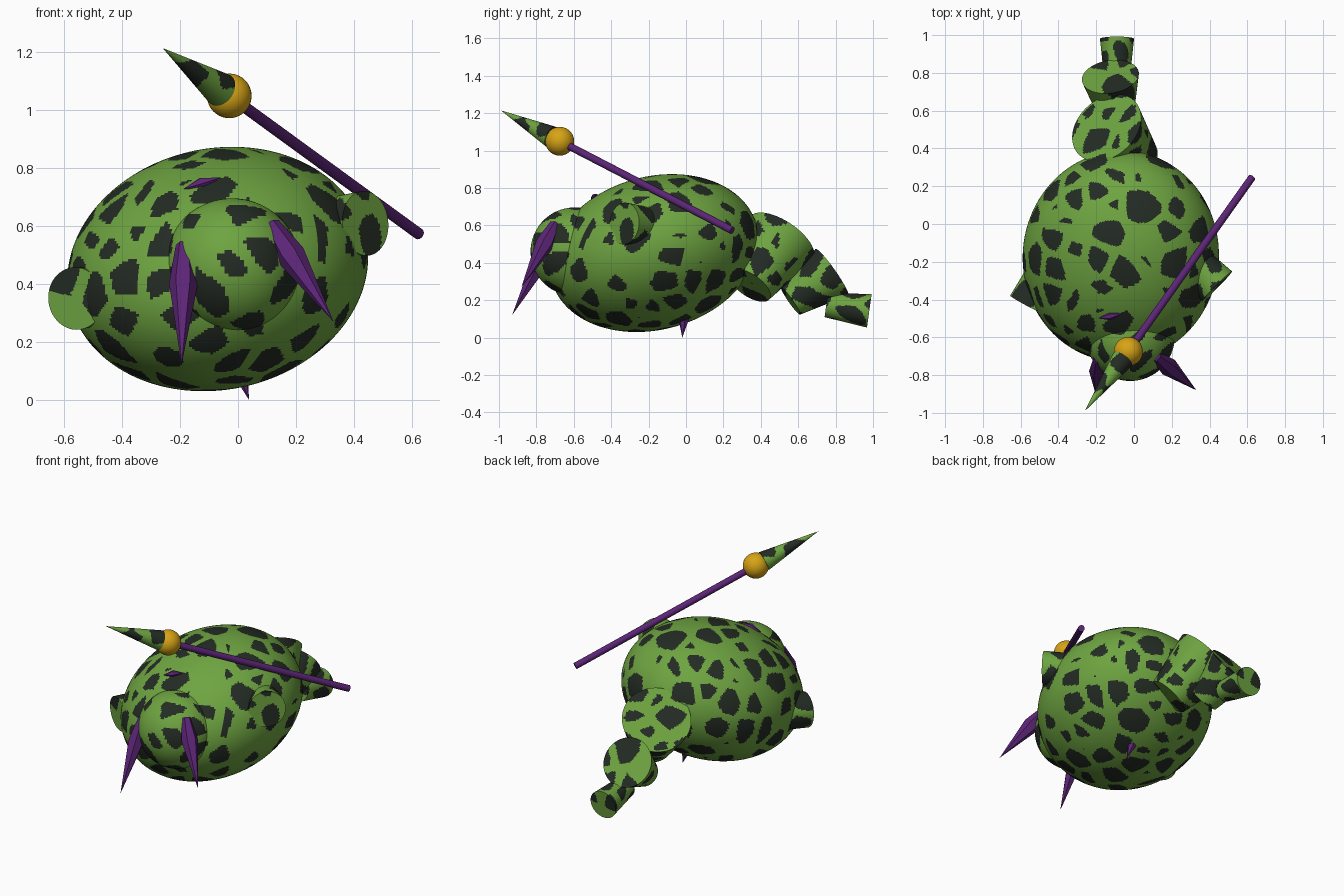
import bpy, bmesh, math
from mathutils import Vector, Matrix, noise

cube = bpy.data.objects.get("Cube")
if cube:
    bpy.data.objects.remove(cube, do_unlink=True)


def material(name, rgb):
    m = bpy.data.materials.new(name)
    m.use_nodes = True
    m.diffuse_color = (*rgb, 1)
    m.node_tree.nodes["Principled BSDF"].inputs["Base Color"].default_value = (*rgb, 1)
    return m


GREEN = material("skin_green", (0.155, 0.37, 0.052))
DARK = material("spot_dark", (0.017, 0.024, 0.017))
PURPLE = material("purple", (0.105, 0.018, 0.18))
GOLD = material("gold", (0.68, 0.37, 0.008))

SPOT_SCALE = 6.3
SPOT_COVER = 0.37


def finish(name, bm, mats):
    """Turn the bmesh into an object; two materials means a spotted skin."""
    bmesh.ops.recalc_face_normals(bm, faces=bm.faces)
    if len(mats) > 1:
        # spots are the inner parts of cells in space
        depth = []
        for f in bm.faces:
            d = noise.voronoi(f.calc_center_median() * SPOT_SCALE)[0]
            depth.append(d[1] - d[0])
        limit = sorted(depth)[int(len(depth) * (1 - SPOT_COVER))]
        for f, d in zip(bm.faces, depth):
            f.material_index = int(d > limit)
    mesh = bpy.data.meshes.new(name)
    bm.to_mesh(mesh)
    bm.free()
    for m in mats:
        mesh.materials.append(m)
    mesh.shade_smooth()
    mesh.set_sharp_from_angle(angle=math.radians(35))
    obj = bpy.data.objects.new(name, mesh)
    bpy.context.collection.objects.link(obj)
    return obj


def ball(name, matrix, mats, segs, rings):
    bm = bmesh.new()
    bmesh.ops.create_uvsphere(bm, u_segments=segs, v_segments=rings, radius=1)
    bm.transform(matrix)
    return finish(name, bm, mats)


def turned(name, start, end, profile, mats, segs=64, step=None):
    """Solid of revolution from start to end; profile is (fraction, radius)."""
    start, end = Vector(start), Vector(end)
    axis = end - start
    length = axis.length
    points = [Vector((r, t * length)) for t, r in profile]
    points = [Vector((0, points[0].y))] + points + [Vector((0, points[-1].y))]
    # finer rings where the part carries spots
    path = [points[0]]
    for a, b in zip(points, points[1:]):
        n = max(1, round((b - a).length / step)) if step else 1
        path += [a.lerp(b, i / n) for i in range(1, n + 1)]
    bm = bmesh.new()
    rings = []
    for r, h in path:
        rings.append([bm.verts.new((r * math.cos(a), r * math.sin(a), h))
                      for a in (math.tau * i / segs for i in range(segs))])
    for low, high in zip(rings, rings[1:]):
        for i in range(segs):
            j = (i + 1) % segs
            bm.faces.new((low[i], low[j], high[j], high[i]))
    bmesh.ops.remove_doubles(bm, verts=bm.verts, dist=0.00005)
    turn = axis.to_track_quat("Z", "Y").to_matrix().to_4x4()
    bm.transform(Matrix.Translation(start) @ turn)
    return finish(name, bm, mats)


SKIN = [GREEN, DARK]

# Leaning egg-shaped body and round head
body_shape = Matrix(((0.517, 0, 0.05, -0.07),
                     (0, 0.55, 0.095, -0.17),
                     (0, 0, 0.422, 0.452),
                     (0, 0, 0, 1)))
ball("body", body_shape, SKIN, 260, 150)
ball("head", Matrix.Translation((-0.02, -0.595, 0.46)) @ Matrix.Scale(0.236, 4),
     SKIN, 110, 64)

# Stubby limbs and flared tail links: start, end, start radius, end radius
stubs = {
    "left_arm": ((0.33, -0.22, 0.60), (0.44, -0.33, 0.61), 0.10, 0.112),
    "right_arm": ((-0.48, -0.28, 0.36), (-0.56, -0.43, 0.35), 0.10, 0.108),
    "tail_base": ((0.01, 0.34, 0.28), (-0.145, 0.51, 0.53), 0.13, 0.205),
    "tail_middle": ((-0.09, 0.56, 0.195), (-0.125, 0.78, 0.35), 0.088, 0.152),
    "tail_tip": ((-0.09, 0.75, 0.175), (-0.09, 0.98, 0.143), 0.066, 0.09),
}
for name, (start, end, r0, r1) in stubs.items():
    turned(name, start, end, [(0, r0), (1, r1)], SKIN, 72, 0.01)

# Tusks on either side of the head
tusk = [(0, 0.03), (0.32, 0.05), (1, 0)]
turned("right_tusk", (-0.185, -0.71, 0.535), (-0.195, -0.93, 0.12), tusk, [PURPLE], 6)
turned("left_tusk", (0.115, -0.70, 0.605), (0.33, -0.88, 0.27), tusk, [PURPLE], 6)

# Small spines that just break the skin
turned("belly_spine", (0.0, -0.01, 0.12), (0.038, -0.02, 0.0),
       [(0, 0.035), (1, 0)], [PURPLE], 6)
turned("brow_spine", (-0.19, -0.5, 0.728), (-0.06, -0.475, 0.768),
       [(0, 0.0), (0.5, 0.022), (1, 0)], [PURPLE], 6)

# Spear: shaft, gold knob and spotted point on one line
butt, knob, tip = (0.625, 0.247, 0.573), (-0.03, -0.675, 1.05), (-0.26, -0.99, 1.215)
turned("spear_shaft", butt, knob, [(0, 0.02), (1, 0.02)], [PURPLE], 20)
ball("spear_knob", Matrix.Translation(knob) @ Matrix.Scale(0.077, 4), [GOLD], 32, 20)
base = Vector(knob).lerp(Vector(tip), 0.13)
turned("spear_point", base, tip, [(0, 0.06), (1, 0)], SKIN, 48, 0.008)
